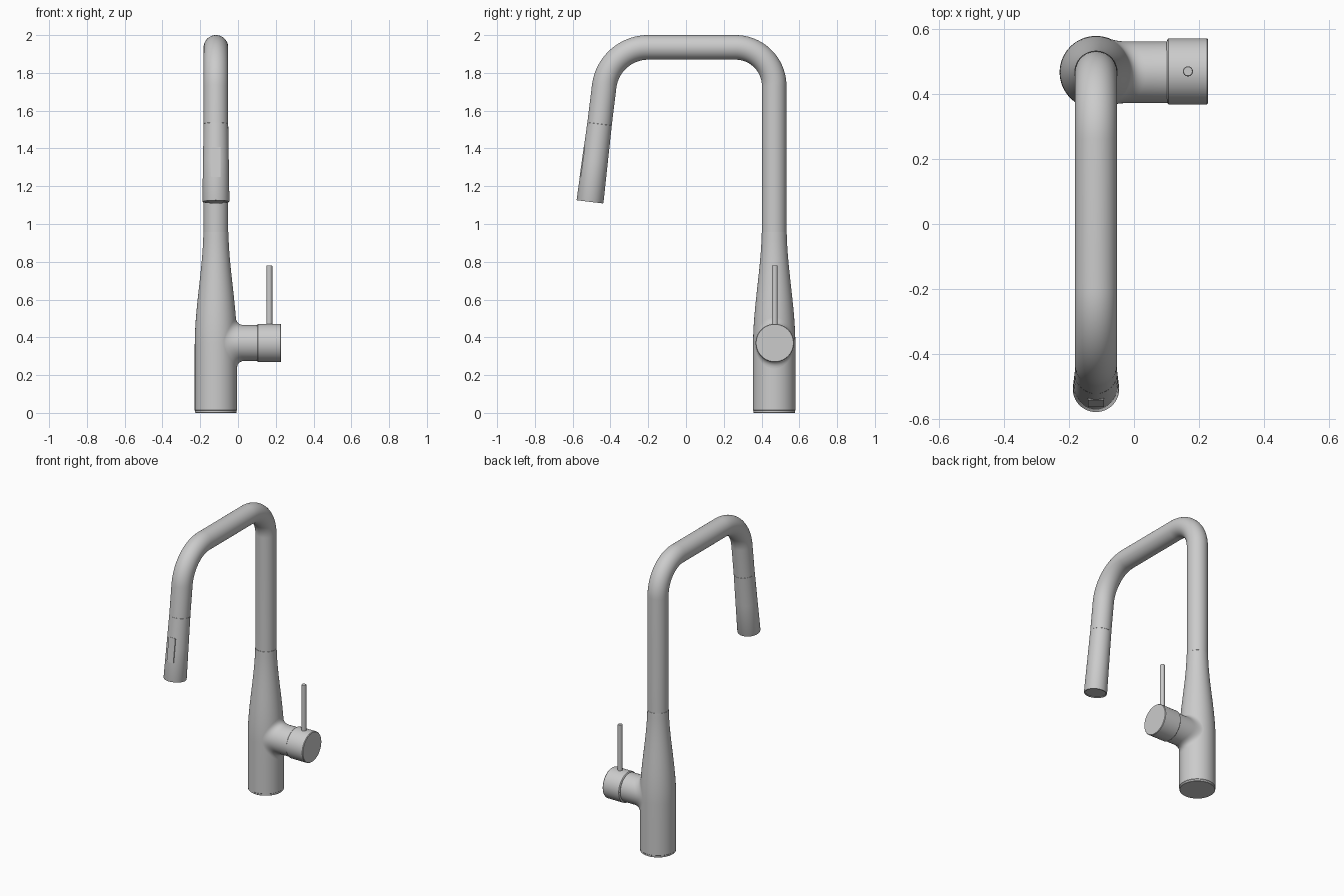
import bpy, bmesh, math
from mathutils import Vector, Matrix

if "Cube" in bpy.data.objects:
    bpy.data.objects.remove(bpy.data.objects["Cube"])

metal = bpy.data.materials.new("brushed_grey")
metal.diffuse_color = (0.6, 0.6, 0.6, 1)
metal.use_nodes = True
metal.node_tree.nodes["Principled BSDF"].inputs["Base Color"].default_value = metal.diffuse_color

CX, CY = -0.117, 0.467          # axis of the body
N = 64
TILT = math.radians(7)          # lean of the spout end


def finish(bm, name, angle=30):
    bmesh.ops.recalc_face_normals(bm, faces=bm.faces[:])
    me = bpy.data.meshes.new(name)
    bm.to_mesh(me)
    bm.free()
    me.materials.append(metal)
    ob = bpy.data.objects.new(name, me)
    bpy.context.collection.objects.link(ob)
    bpy.ops.object.select_all(action='DESELECT')
    ob.select_set(True)
    bpy.context.view_layer.objects.active = ob
    bpy.ops.object.shade_smooth_by_angle(angle=math.radians(angle))
    return ob


def skin(name, rings, caps=True):
    """Bridge rings of points into a tube."""
    bm = bmesh.new()
    vs = [[bm.verts.new(p) for p in r] for r in rings]
    for a, b in zip(vs, vs[1:]):
        n = len(a)
        for i in range(n):
            j = (i + 1) % n
            bm.faces.new((a[i], a[j], b[j], b[i]))
    if caps:
        bm.faces.new(vs[0])
        bm.faces.new(vs[-1])
    return finish(bm, name)


def ring(c, u, v, r, n=N):
    return [c + r * (math.cos(2 * math.pi * i / n) * u + math.sin(2 * math.pi * i / n) * v)
            for i in range(n)]


def lathe(name, origin, axis, profile, n=N):
    """Revolve (distance, radius) pairs about an axis."""
    axis = Vector(axis).normalized()
    u = axis.orthogonal().normalized()
    v = axis.cross(u)
    return skin(name, [ring(Vector(origin) + axis * d, u, v, r, n) for d, r in profile])


# Body: straight below, smooth taper to the pipe above
def body_r(z):
    t = min(max((z - 0.36) / 0.62, 0), 1)
    return 0.112 - 0.046 * (t * t * (3 - 2 * t))


lathe("base_ring", (CX, CY, 0), (0, 0, 1), [(0, 0.108), (0.002, 0.110), (0.013, 0.110)])
lathe("body", (CX, CY, 0), (0, 0, 1),
      [(0.011, 0.109), (0.014, 0.112), (0.2, 0.112)]
      + [(0.36 + 0.02 * i, body_r(0.36 + 0.02 * i)) for i in range(30)]
      + [(0.957, 0.0658), (0.960, 0.063)])

# Spout pipe: upright, bend, level run, bend, leaning end
R1, R2, TOP = 0.205, 0.235, 1.935
Y1, Y2 = CY - R1, -0.2
path = [(CY, 0.955, 0), (CY, 0.962, 0)]          # y, z, turn angle
for i in range(25):
    a = math.pi / 2 * i / 24
    path.append((Y1 + R1 * math.cos(a), TOP - R1 + R1 * math.sin(a), a))
for i in range(25):
    b = (math.pi / 2 - TILT) * i / 24
    path.append((Y2 - R2 * math.sin(b), TOP - R2 + R2 * math.cos(b), math.pi / 2 + b))
down = Vector((0, -math.sin(TILT), -math.cos(TILT)))
bend_end = Vector((CX, path[-1][0], path[-1][1]))
head_top = bend_end + down * 0.2
path.append((head_top.y, head_top.z, math.pi - TILT))
skin("spout_pipe", [ring(Vector((CX, y, z)), Vector((1, 0, 0)),
                         Vector((0, math.cos(a), math.sin(a))), 0.065)
                    for y, z, a in path])

# Pull-out spray head with a shallow recessed outlet
lathe("spray_head", head_top, down,
      [(-0.002, 0.062), (0.001, 0.0652), (0.2, 0.0682), (0.412, 0.0715),
       (0.416, 0.0700), (0.416, 0.0630), (0.412, 0.0620)])

# Flat spray button on the front of the head
bm = bmesh.new()
bmesh.ops.create_cube(bm, size=1)
bmesh.ops.scale(bm, vec=(0.05, 0.02, 0.162), verts=bm.verts[:])
corner = [e for e in bm.edges if abs(e.verts[0].co.y - e.verts[1].co.y) > 0.01]
bmesh.ops.bevel(bm, geom=corner, offset=0.006, segments=4, affect='EDGES', profile=0.5)
front = Vector((0, -math.cos(TILT), math.sin(TILT)))
mid = head_top + down * 0.212 + front * (0.0695 - 0.01)
bm.transform(Matrix.Translation(mid) @ Matrix.Rotation(-TILT - 0.015, 4, 'X'))
finish(bm, "spray_button")

# Side neck with a soft fillet blending into the body
HZ, NR = 0.37, 0.0945
rings = []
corners = []
for i in range(N):
    a = 2 * math.pi * i / N
    c, s = math.cos(a), math.sin(a)

    def on_body(y, z):
        return Vector((CX + math.sqrt(body_r(HZ + z) ** 2 - y * y), CY + y, HZ + z))
    p0 = on_body(0.105 * c, (NR + 0.04) * s)
    p1 = on_body(NR * c, NR * s)
    p2 = p1 + Vector((0.045, 0, 0))
    corners.append((p0, p1, p2))
for k in range(11):
    t = k / 10
    rings.append([(1 - t) ** 2 * a + 2 * t * (1 - t) * b + t * t * c for a, b, c in corners])
rings.append([Vector((0.104, p[2].y, p[2].z)) for p in corners])
skin("handle_neck", rings, caps=False)

# Turning cap and its thin lever
lathe("handle_cap", (0, CY + 0.003, HZ), (1, 0, 0),
      [(0.100, 0.090), (0.103, 0.099), (0.106, 0.1015), (0.224, 0.1015), (0.228, 0.0985)])
lathe("lever", (0.166, CY + 0.003, 0), (0, 0, 1),
      [(0.45, 0.0155), (0.777, 0.0155), (0.78, 0.0135)], 32)
